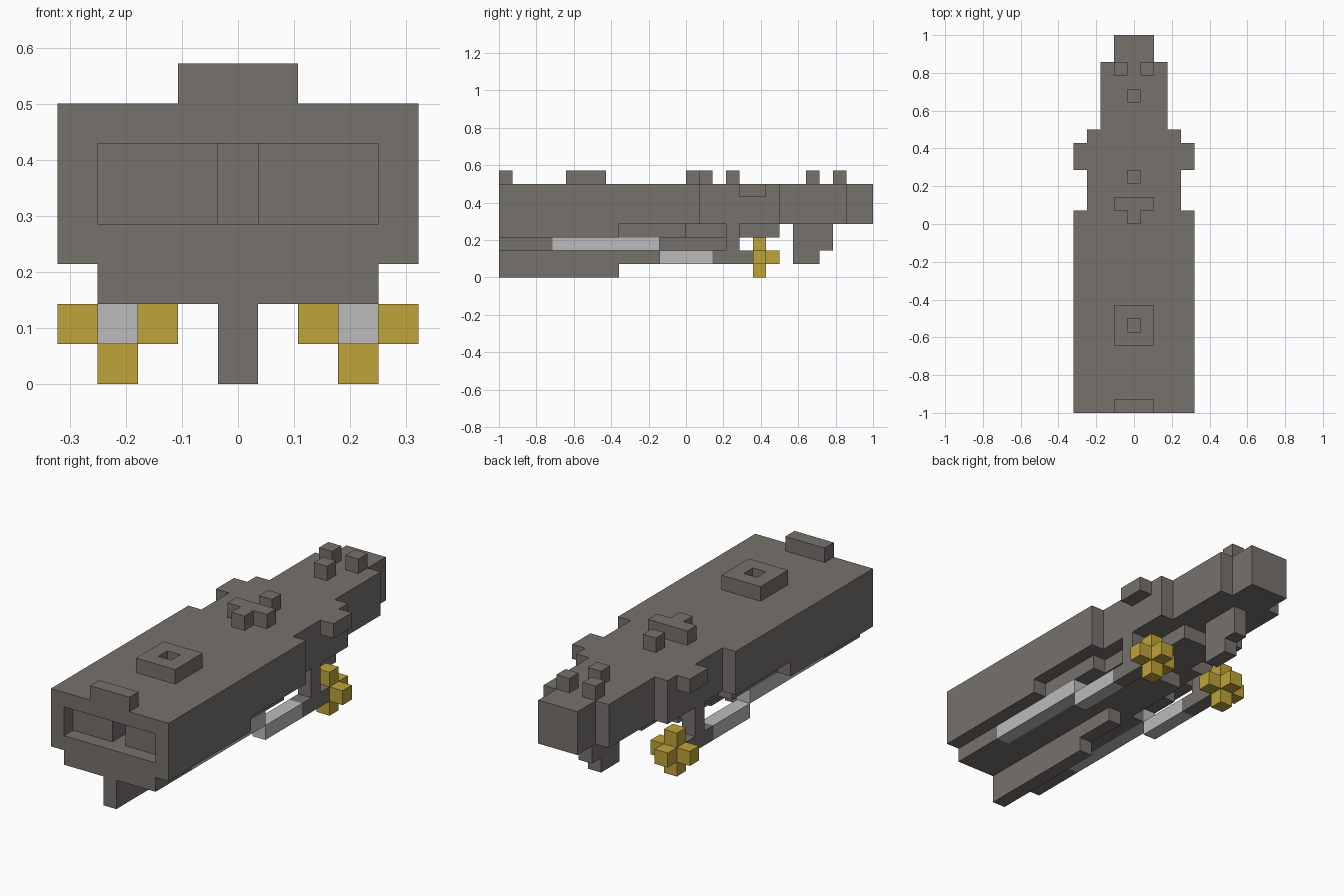
import bpy
import bmesh

old = bpy.data.objects.get("Cube")
if old:
    bpy.data.objects.remove(old, do_unlink=True)

U = 2 / 28  # one block


def material(name, rgb):
    m = bpy.data.materials.new(name)
    m.use_nodes = True
    colour = (*rgb, 1)
    m.diffuse_color = colour
    m.node_tree.nodes["Principled BSDF"].inputs["Base Color"].default_value = colour
    return m


hull_grey = material("hull grey", (0.181, 0.168, 0.152))
pale_grey = material("pale grey", (0.5, 0.5, 0.5))
engine_gold = material("engine gold", (0.52, 0.366, 0.042))


def prism(name, outline, z0, z1, mat):
    """Extrude a plan outline, given in blocks, from z0 to z1."""
    bm = bmesh.new()
    base = bm.faces.new([bm.verts.new((x * U, y * U - 1, z0 * U)) for x, y in outline])
    top = bmesh.ops.extrude_face_region(bm, geom=[base])["geom"]
    moved = [v for v in top if isinstance(v, bmesh.types.BMVert)]
    bmesh.ops.translate(bm, verts=moved, vec=(0, 0, (z1 - z0) * U))
    bmesh.ops.recalc_face_normals(bm, faces=bm.faces)
    mesh = bpy.data.meshes.new(name)
    bm.to_mesh(mesh)
    bm.free()
    mesh.materials.append(mat)
    obj = bpy.data.objects.new(name, mesh)
    bpy.context.scene.collection.objects.link(obj)
    return obj


def mirrored(half):
    return half + [(-x, y) for x, y in reversed(half)]


def block(name, xs, ys, zs, mat=hull_grey):
    (x0, x1), (y0, y1) = xs, ys
    return prism(name, [(x0, y0), (x1, y0), (x1, y1), (x0, y1)], *zs, mat)


def centre(name, w, ys, zs, mat=hull_grey):
    return block(name, (-w, w), ys, zs, mat)


def pair(name, xs, ys, zs, mat=hull_grey):
    block("left_" + name, xs, ys, zs, mat)
    block("right_" + name, (-xs[1], -xs[0]), ys, zs, mat)


def cut(target, cutter):
    mod = target.modifiers.new("cut", "BOOLEAN")
    mod.operation = "DIFFERENCE"
    mod.solver = "EXACT"
    mod.object = cutter
    bpy.context.view_layer.objects.active = target
    bpy.ops.object.modifier_apply(modifier=mod.name)
    bpy.data.objects.remove(cutter, do_unlink=True)


# Upper hull, stepping in towards the stern, with the bow opening
hull = prism("upper_hull", mirrored([(4.5, 0), (4.5, 15), (3.5, 15), (3.5, 21),
                                     (2.5, 21), (2.5, 26), (1.5, 26), (1.5, 28)]),
             4, 7, hull_grey)
bay = [(3.5, -1), (3.5, 1), (0.5, 1), (0.5, 3)]
cut(hull, prism("bay_cutter", mirrored(bay), 3.5, 6, hull_grey))

# Lower hull, stepping in towards the stern
prism("lower_hull", mirrored([(4.5, 0), (4.5, 9), (3.5, 9), (3.5, 14), (2.5, 14),
                              (2.5, 18), (1.5, 18), (1.5, 21)]), 3, 4, hull_grey)
pair("side_fin", (3.5, 4.5), (18, 20), (6, 7))

# Belly and keel
centre("belly", 2.5, (0, 12), (2, 3))
pair("belly_edge", (2.5, 3.5), (0, 4), (2, 3))
centre("rear_belly", 1.5, (12, 17), (2, 3))
centre("keel", 0.5, (0, 9), (0, 2))
centre("rear_keel", 0.5, (9, 12), (1, 2))

# Stern fin
centre("stern_fin", 0.5, (22, 25), (2, 4))
centre("stern_fin_tip", 0.5, (22, 24), (1, 2))

# Engine rods, struts and nozzles
pair("upper_rod", (2.5, 3.5), (4, 12), (2, 3), pale_grey)
pair("lower_rod", (2.5, 3.5), (12, 16), (1, 2), pale_grey)
pair("engine_mount", (2.5, 3.5), (16, 19), (1, 2))
pair("engine_strut", (2.5, 3.5), (17, 18), (2, 4))
pair("engine_core", (2.5, 3.5), (19, 21), (1, 2), engine_gold)
pair("engine_outer_arm", (3.5, 4.5), (19, 20), (1, 2), engine_gold)
pair("engine_inner_arm", (1.5, 2.5), (19, 20), (1, 2), engine_gold)
pair("engine_top_arm", (2.5, 3.5), (19, 20), (2, 3), engine_gold)
pair("engine_bottom_arm", (2.5, 3.5), (19, 20), (0, 1), engine_gold)

# Deck fittings
centre("bow_bar", 1.5, (0, 1), (7, 8))
hatch = centre("deck_hatch", 1.5, (5, 8), (7, 8))
cut(hatch, centre("hatch_cutter", 0.5, (6, 7), (6.5, 8.5)))
prism("bridge", mirrored([(0.5, 14), (0.5, 15), (1.5, 15), (1.5, 16)]), 7, 8, hull_grey)
centre("middle_turret", 0.5, (17, 18), (7, 8))
centre("stern_turret", 0.5, (23, 24), (7, 8))
pair("stern_post", (0.5, 1.5), (25, 26), (7, 8))
